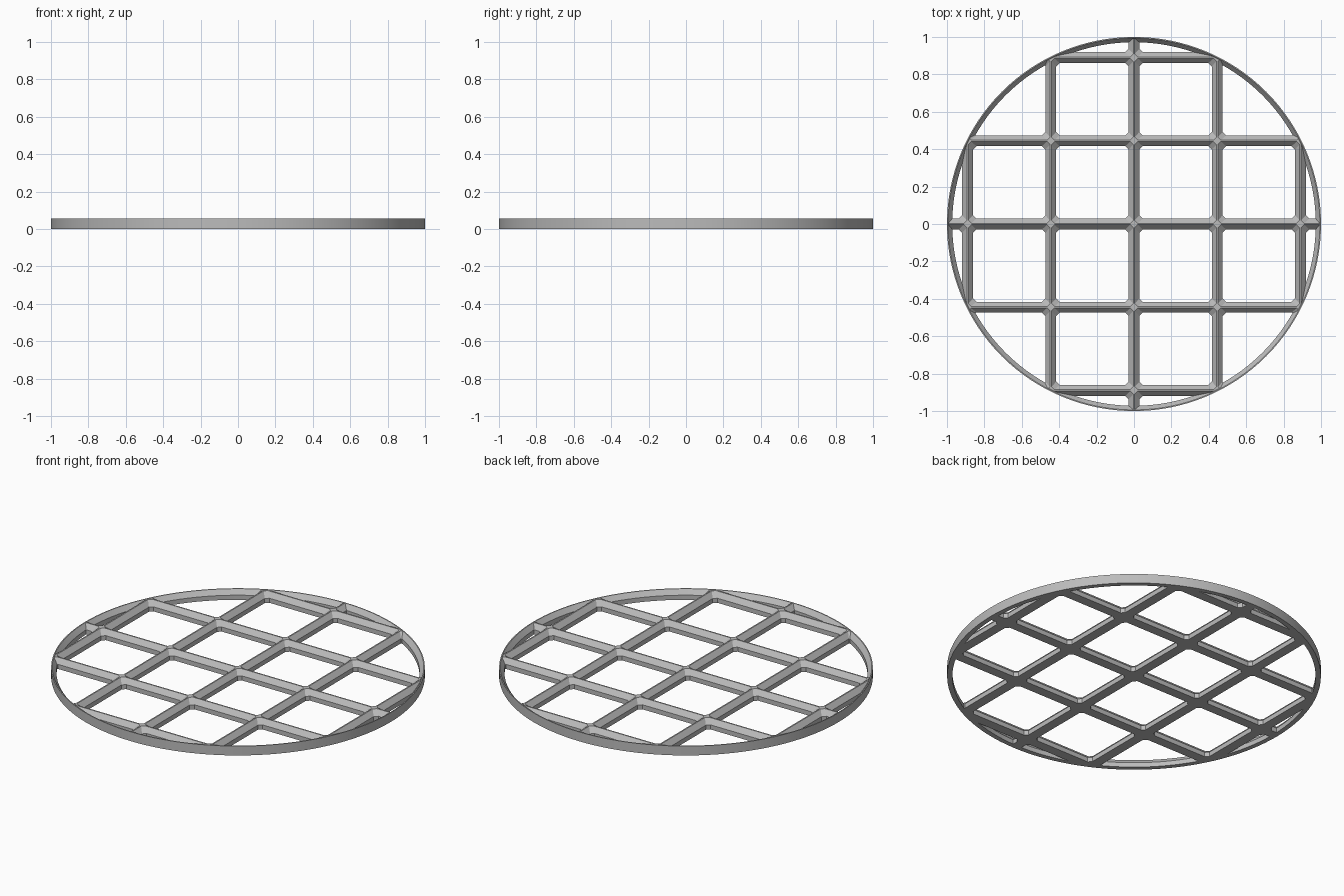
import bpy, bmesh, math
from mathutils import Matrix, Vector

cube = bpy.data.objects.get("Cube")
if cube:
    bpy.data.objects.remove(cube, do_unlink=True)

HEIGHT = 0.055      # overall height
WALL = 0.027        # height of the vertical bar sides
HALF = 0.029        # half width of a bar
RIDGE = 0.004       # half width of the bar top
PITCH = 0.445       # spacing of the bars
SEGMENTS = 128

grey = bpy.data.materials.new("light_grey")
grey.use_nodes = True
grey.diffuse_color = (0.5, 0.5, 0.5, 1)
grey.node_tree.nodes["Principled BSDF"].inputs["Base Color"].default_value = (0.5, 0.5, 0.5, 1)


def make_object(name, bm):
    bmesh.ops.recalc_face_normals(bm, faces=bm.faces)
    mesh = bpy.data.meshes.new(name)
    bm.to_mesh(mesh)
    bm.free()
    obj = bpy.data.objects.new(name, mesh)
    bpy.context.collection.objects.link(obj)
    mesh.materials.append(grey)
    return obj


def add_prism(bm, rings):
    """Skin a list of equal closed rings and cap both ends."""
    loops = [[bm.verts.new(p) for p in ring] for ring in rings]
    for a, b in zip(loops, loops[1:]):
        for i in range(len(a)):
            j = (i + 1) % len(a)
            bm.faces.new((a[i], a[j], b[j], b[i]))
    bm.faces.new(loops[0][::-1])
    bm.faces.new(loops[-1])


def add_bar(bm, offset, reach, turn):
    """Roof-topped bar along x, or along y when turned."""
    section = [(-HALF, 0), (HALF, 0), (HALF, WALL), (RIDGE, HEIGHT),
               (-RIDGE, HEIGHT), (-HALF, WALL)]
    spin = Matrix.Rotation(math.pi / 2 if turn else 0, 3, 'Z')
    add_prism(bm, [[spin @ Vector((x, offset + y, z)) for y, z in section]
                   for x in (-reach, reach)])


def add_gusset(bm, x, y):
    """Diamond that bevels the inner corners of a crossing."""
    levels = [(0.076, 0), (0.076, WALL), (0.024, HEIGHT)]
    add_prism(bm, [[(x + r * c, y + r * s, z)
                    for c, s in ((1, 0), (0, 1), (-1, 0), (0, -1))]
                   for r, z in levels])


# Grid of bars: the outer bars are short, the middle ones reach the rim
bm = bmesh.new()
for i in range(-2, 3):
    reach = {0: 1.05, 1: 0.92, 2: 0.475}[abs(i)]
    for turn in (False, True):
        add_bar(bm, i * PITCH, reach, turn)
    for j in range(-2, 3):
        if abs(i) + abs(j) < 4:
            add_gusset(bm, i * PITCH, j * PITCH)
grid = make_object("grid_bars", bm)

# Trim the bars to the round outline
bm = bmesh.new()
bmesh.ops.create_cone(bm, cap_ends=True, segments=SEGMENTS, radius1=0.99,
                      radius2=0.99, depth=1)
cutter = make_object("trim_cutter", bm)
cutter.hide_render = True
trim = grid.modifiers.new("trim", 'BOOLEAN')
trim.operation = 'INTERSECT'
trim.solver = 'EXACT'
trim.use_self = True
trim.object = cutter
bpy.context.view_layer.update()
trimmed = bpy.data.meshes.new_from_object(
    grid.evaluated_get(bpy.context.evaluated_depsgraph_get()))
grid.modifiers.clear()
grid.data = trimmed
bpy.data.objects.remove(cutter, do_unlink=True)

# Outer rim: half of the bar section turned round the centre
bm = bmesh.new()
section = [(1, 0), (1, HEIGHT), (0.994, HEIGHT), (0.972, WALL), (0.972, 0)]
loop = [bm.verts.new((r, 0, z)) for r, z in section]
edges = [bm.edges.new((loop[i], loop[i - 1])) for i in range(len(loop))]
bmesh.ops.spin(bm, geom=loop + edges, cent=(0, 0, 0), axis=(0, 0, 1),
               angle=2 * math.pi, steps=SEGMENTS, use_merge=True)
bmesh.ops.remove_doubles(bm, verts=bm.verts, dist=0.0001)
rim = make_object("outer_rim", bm)

bpy.ops.object.select_all(action='DESELECT')
rim.select_set(True)
bpy.context.view_layer.objects.active = rim
bpy.ops.object.shade_smooth_by_angle(angle=math.radians(30))
